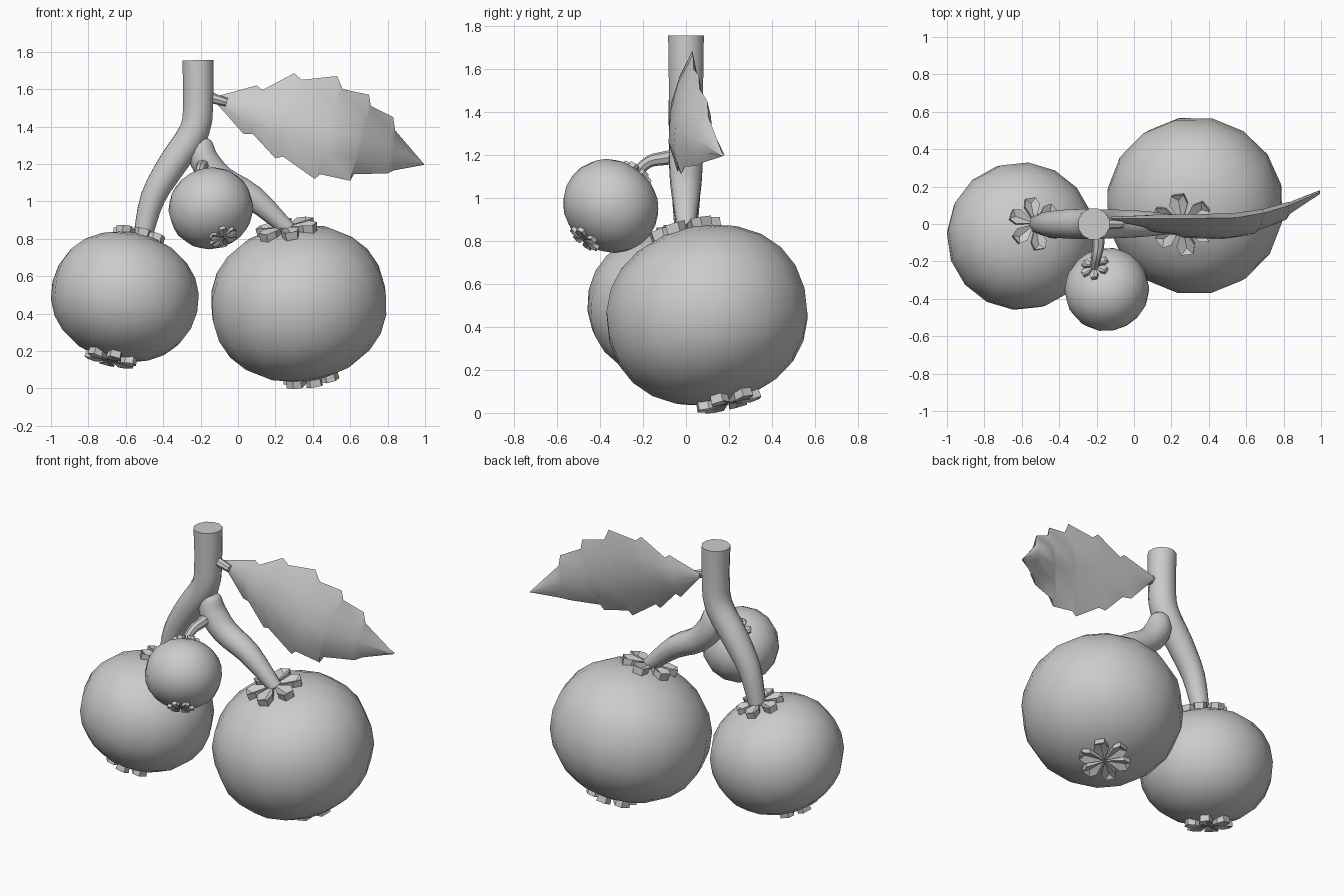
import bpy, bmesh, math
from mathutils import Vector, Matrix

if "Cube" in bpy.data.objects:
    bpy.data.objects.remove(bpy.data.objects["Cube"])

N = 2.12  # roundness of the berry profile


def finish(name, bm, angle=40):
    bmesh.ops.recalc_face_normals(bm, faces=bm.faces)
    me = bpy.data.meshes.new(name)
    bm.to_mesh(me)
    bm.free()
    ob = bpy.data.objects.new(name, me)
    bpy.context.collection.objects.link(ob)
    bpy.ops.object.select_all(action='DESELECT')
    bpy.context.view_layer.objects.active = ob
    ob.select_set(True)
    bpy.ops.object.shade_smooth_by_angle(angle=math.radians(angle))
    return ob


def tube(name, pts, sides=12):
    """Capped, tapered tube through (x, y, z, radius) points, smoothed by a spline."""
    P = [Vector(p) for p in pts]
    P = [2 * P[0] - P[1]] + P + [2 * P[-1] - P[-2]]
    path = []
    for i in range(1, len(P) - 2):
        a, b, c, d = P[i - 1:i + 3]
        for t in (0, 1 / 3, 2 / 3):
            path.append(0.5 * (2 * b + (c - a) * t + (2 * a - 5 * b + 4 * c - d) * t * t
                               + (3 * b - a - 3 * c + d) * t ** 3))
    path.append(P[-2])
    bm = bmesh.new()
    rings = []
    side = None
    for i, p in enumerate(path):
        q0, q1 = path[max(i - 1, 0)], path[min(i + 1, len(path) - 1)]
        d = (q1 - q0).to_3d().normalized()
        if side is None:
            side = d.orthogonal()
        side = (side - d * side.dot(d)).normalized()
        up = d.cross(side)
        rings.append([bm.verts.new(p.to_3d() + p.w * (side * math.cos(a) + up * math.sin(a)))
                      for a in (2 * math.pi * k / sides for k in range(sides))])
    for r0, r1 in zip(rings, rings[1:]):
        for k in range(sides):
            j = (k + 1) % sides
            bm.faces.new((r0[k], r0[j], r1[j], r1[k]))
    bm.faces.new(rings[0])
    bm.faces.new(rings[-1])
    return finish(name, bm)


def berry(name, centre, axis, a, c, top_r, bottom_r, spin):
    M = Matrix.Translation(centre) @ Vector(axis).to_track_quat('Z', 'Y').to_matrix().to_4x4()
    # squashed round fruit
    bm = bmesh.new()
    bmesh.ops.create_uvsphere(bm, u_segments=16, v_segments=12, radius=1)
    for v in bm.verts:
        r = math.hypot(v.co.x, v.co.y)
        k = r ** (2 / N) / r if r > 1e-4 else 0
        z = math.copysign(abs(v.co.z) ** (2 / N), v.co.z)
        v.co = (v.co.x * k * a, v.co.y * k * a, z * c)
    bm.transform(M)
    finish(name, bm, 60)
    # star of folded lobes at each pole
    for label, s, R in (("top", 1, top_r), ("bottom", -1, bottom_r)):
        bm = bmesh.new()
        for i in range(6):
            ang = spin + i * math.pi / 3
            rot = Matrix.Rotation(ang, 3, 'Z')

            def vert(u, w, lift):
                p = rot @ Vector((u * R, w * R, 0))
                r = p.length / a
                p.z = s * (c * (1 - r ** N) ** (1 / N) + lift * R)
                return bm.verts.new(p)
            outline = [(0.04, 0), (0.7, -0.3), (1.0, -0.2), (1.0, 0.2), (0.7, 0.3)]
            lifts = [0.1, 0.24, 0.26, 0.26, 0.24]
            rim = [vert(u, w, h) for (u, w), h in zip(outline, lifts)]
            base = [vert(u * 0.97, w * 0.9, -0.08) for u, w in outline]
            fold = vert(0.8, 0, 0.1)
            for k in range(5):
                j = (k + 1) % 5
                bm.faces.new((rim[k], rim[j], fold))
                bm.faces.new((rim[k], base[k], base[j], rim[j]))
            bm.faces.new(base[::-1])
        bm.transform(M)
        finish(name + "_calyx_" + label, bm, 15)


# fruit
berry("large_berry", (0.325, 0.098, 0.455), (-0.13, -0.2, 0.8), 0.477, 0.413, 0.165, 0.15, 0.2)
berry("medium_berry", (-0.605, -0.065, 0.49), (0.15, 0.13, 0.66), 0.397, 0.342, 0.14, 0.14, 0.5)
berry("small_berry", (-0.145, -0.35, 0.963), (-0.14, 0.26, 0.33), 0.227, 0.205, 0.078, 0.078, 0.1)

# stem and its branches
tube("main_stem", [(-0.215, 0, 1.755, 0.086), (-0.213, 0, 1.55, 0.083), (-0.232, 0, 1.38, 0.083),
                   (-0.35, 0, 1.2, 0.08), (-0.455, 0, 1.02, 0.068), (-0.51, 0, 0.81, 0.052)])
tube("right_branch", [(-0.195, 0, 1.345, 0.03), (-0.195, 0, 1.31, 0.062), (-0.18, 0, 1.22, 0.08),
                      (-0.09, 0, 1.115, 0.078), (0.08, 0, 1.02, 0.068), (0.27, 0, 0.85, 0.042)])
tube("front_twig", [(-0.19, 0, 1.2, 0.035), (-0.19, -0.1, 1.185, 0.032),
                    (-0.2, -0.17, 1.17, 0.028), (-0.212, -0.23, 1.12, 0.024)], 8)
tube("leaf_stalk", [(-0.19, 0, 1.57, 0.03), (-0.13, 0, 1.55, 0.028), (-0.06, 0, 1.53, 0.022)], 8)

# toothed, padded leaf: upper and lower edges with bulging rows between
upper = [(-0.12, 1.56), (0.1, 1.62), (0.13, 1.595), (0.30, 1.685), (0.34, 1.65), (0.53, 1.67),
         (0.56, 1.60), (0.70, 1.57), (0.71, 1.51), (0.83, 1.45), (0.84, 1.38), (0.99, 1.205)]
lower = [(-0.12, 1.53), (0.03, 1.36), (0.08, 1.36), (0.2, 1.23), (0.24, 1.24), (0.41, 1.12),
         (0.44, 1.145), (0.60, 1.11), (0.62, 1.145), (0.80, 1.15), (0.83, 1.165), (0.995, 1.195)]
bm = bmesh.new()
loops = []
for i, ((ux, uz), (lx, lz)) in enumerate(zip(upper, lower)):
    bulge = 0.012 + 0.058 * math.sin(math.pi * i / 11) ** 0.7

    def row(t, s):
        x, z = ux + (lx - ux) * t, uz + (lz - uz) * t
        y = 0.14 * max(0, (x - 0.45) / 0.54) ** 2 + 0.03 - 0.07 * t * math.sin(math.pi * i / 11)
        return bm.verts.new((x, y + s * bulge, z))
    loops.append([row(0, 0), row(0.25, -0.75), row(0.5, -1), row(0.75, -0.85),
                  row(1, 0), row(0.75, 0.6), row(0.5, 0.75), row(0.25, 0.6)])
for a, b in zip(loops, loops[1:]):
    for k in range(8):
        j = (k + 1) % 8
        bm.faces.new((a[k], a[j], b[j], b[k]))
bm.faces.new(loops[0])
bm.faces.new(loops[-1])
finish("leaf", bm, 50)
